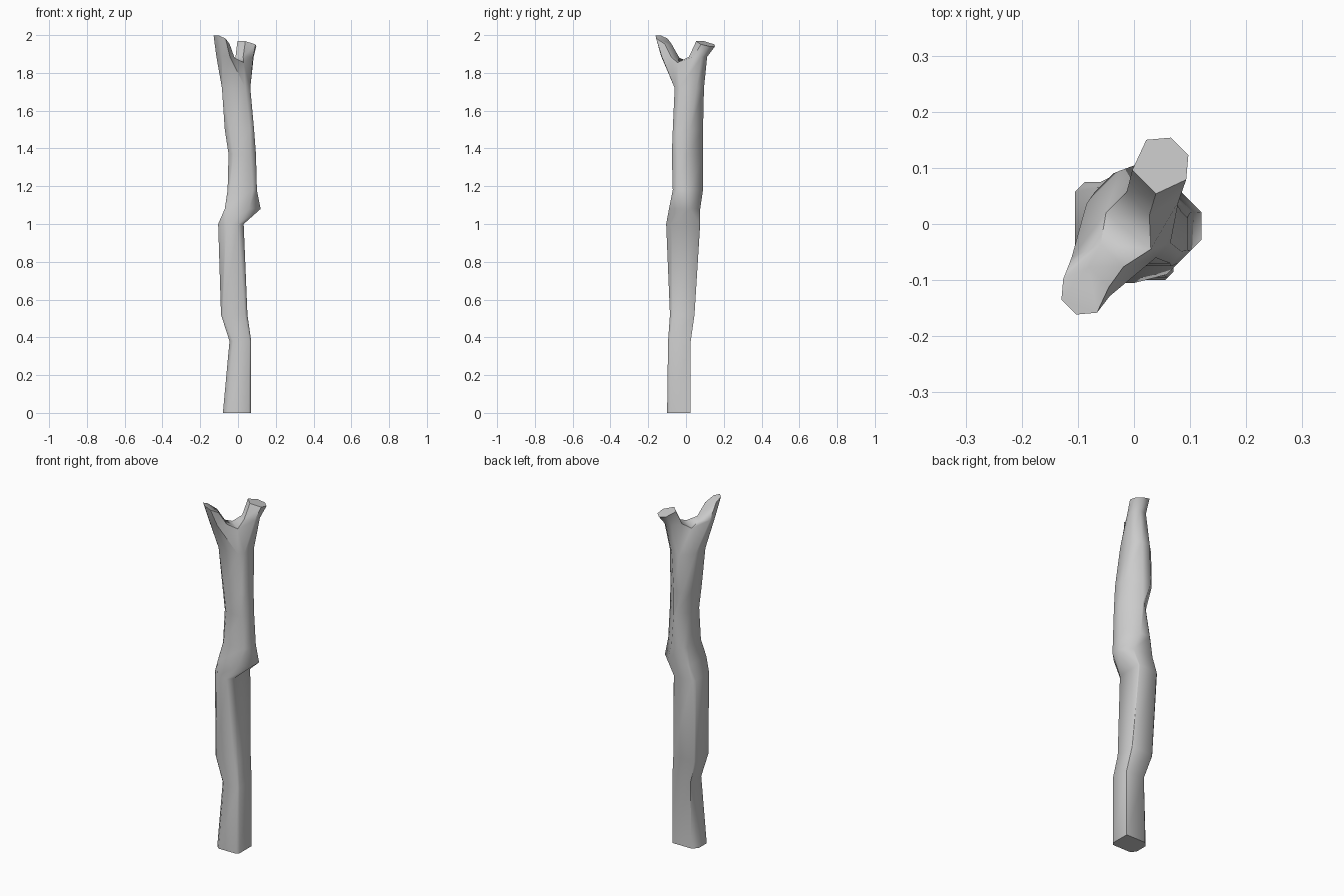
import bpy
import bmesh
import math
from mathutils import Vector

cube = bpy.data.objects.get("Cube")
if cube:
    bpy.data.objects.remove(cube, do_unlink=True)

# Trunk sections: height, then reach toward +x, +x+y, +y, -x+y, -x, -x-y, -y, +x-y
SECTIONS = [
    (0.00, (.07, .07, .025, .055, .08, .11, .10, .11)),
    (0.38, (.07, .07, .025, .05, .045, .085, .095, .11)),
    (0.52, (.05, .067, .045, .09, .09, .117, .085, .085)),
    (1.00, (.03, .07, .075, .115, .105, .118, .105, .075)),
    (1.08, (.12, .10, .075, .095, .07, .11, .09, .105)),
    (1.18, (.10, .085, .09, .085, .055, .08, .07, .105)),
    (1.37, (.095, .075, .09, .06, .05, .07, .075, .10)),
    (1.50, (.085, .075, .09, .09, .07, .08, .07, .095)),
    (1.72, (.065, .085, .095, .085, .085, .10, .06, .07)),
]

bm = bmesh.new()


def trunk_ring(z, reach):
    """Eight-sided section whose sides lie at the given distances."""
    reach = list(reach)
    for i in range(1, 8, 2):
        reach[i] = min(reach[i], (reach[i - 1] + reach[(i + 1) % 8]) * math.sqrt(0.5))
    ring = []
    for i in range(8):
        t = math.pi / 4 * i
        a, b = reach[i], reach[(i + 1) % 8]
        along = b * math.sqrt(2) - a
        ring.append(bm.verts.new((a * math.cos(t) - along * math.sin(t),
                                  a * math.sin(t) + along * math.cos(t), z)))
    return ring


def branch_ring(center, radius, heading, slope):
    """Six-sided section that rises by slope toward its heading."""
    ring = []
    for angle in (-75, -25, 25, 75, 145, 215):
        a = math.radians(angle)
        t = math.radians(heading) + a
        offset = Vector((math.cos(t), math.sin(t), slope * math.cos(a)))
        ring.append(bm.verts.new(Vector(center) + offset * radius))
    return ring


def bridge(low, high):
    n = len(low)
    for i in range(n):
        j = (i + 1) % n
        bm.faces.new((low[i], low[j], high[j], high[i]))


# Trunk
rings = [trunk_ring(z, reach) for z, reach in SECTIONS]
bm.faces.new(list(reversed(rings[0])))
for low, high in zip(rings, rings[1:]):
    bridge(low, high)

# Saddle between the two branches
v = rings[-1]
saddle_left = bm.verts.new((-.05, .02, 1.855))
saddle_right = bm.verts.new((.03, -.045, 1.855))
bm.faces.new((v[2], v[3], saddle_left))
bm.faces.new((v[6], v[7], saddle_right))

# Branches: base loop, heading, then centre, radius and slope of each section
BRANCHES = [
    ([v[7], v[0], v[1], v[2], saddle_left, saddle_right], 45,
     [((.036, .065, 1.885), .05, 0), ((.048, .105, 1.955), .052, -.3)]),
    ([v[3], v[4], v[5], v[6], saddle_right, saddle_left], 225,
     [((-.068, -.085, 1.885), .05, .1), ((-.088, -.12, 1.975), .044, .6)]),
]
for loop, heading, steps in BRANCHES:
    for center, radius, slope in steps:
        ring = branch_ring(center, radius, heading, slope)
        bridge(loop, ring)
        loop = ring
    bm.faces.new(loop)

bmesh.ops.recalc_face_normals(bm, faces=bm.faces)
mesh = bpy.data.meshes.new("forked_stick")
bm.to_mesh(mesh)
bm.free()
stick = bpy.data.objects.new("forked_stick", mesh)
bpy.context.collection.objects.link(stick)

# Plain grey surface
grey = bpy.data.materials.new("plain_grey")
grey.use_nodes = True
color = (.6, .6, .6, 1)
grey.diffuse_color = color
grey.node_tree.nodes["Principled BSDF"].inputs["Base Color"].default_value = color
mesh.materials.append(grey)

# Smooth bark with crisp cut ends
bpy.ops.object.select_all(action="DESELECT")
stick.select_set(True)
bpy.context.view_layer.objects.active = stick
bpy.ops.object.shade_smooth_by_angle(angle=math.radians(60))
